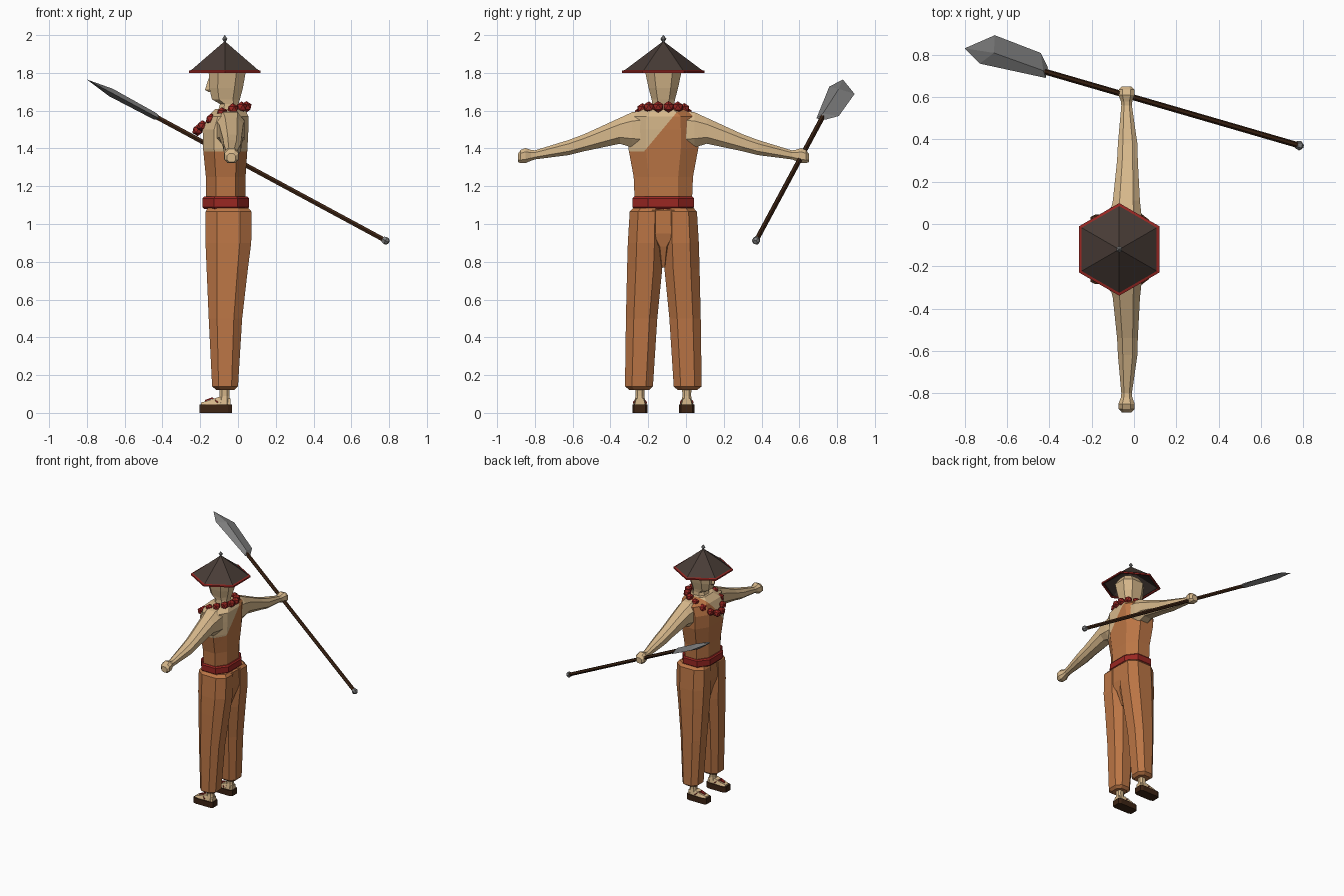
import bpy, bmesh, math
from mathutils import Vector

if "Cube" in bpy.data.objects:
    bpy.data.objects.remove(bpy.data.objects["Cube"])

CY = -0.12  # body's symmetry plane in y; the figure faces -x


def material(name, rgb):
    m = bpy.data.materials.new(name)
    m.diffuse_color = (*rgb, 1)
    m.use_nodes = True
    m.node_tree.nodes["Principled BSDF"].inputs["Base Color"].default_value = m.diffuse_color
    return m


SKIN = material("skin", (0.68, 0.48, 0.26))
CLOTH = material("orange_cloth", (0.50, 0.18, 0.06))
RED = material("red", (0.32, 0.02, 0.016))
HAT = material("dark_hat", (0.065, 0.045, 0.037))
WOOD = material("dark_wood", (0.048, 0.018, 0.007))
STEEL = material("steel", (0.21, 0.21, 0.21))


def finish(name, bm, *mats):
    bmesh.ops.recalc_face_normals(bm, faces=bm.faces)
    me = bpy.data.meshes.new(name)
    bm.to_mesh(me)
    bm.free()
    for m in mats:
        me.materials.append(m)
    ob = bpy.data.objects.new(name, me)
    bpy.context.collection.objects.link(ob)
    return ob


def loft_bm(rings):
    """Skin a list of equal-length point rings and cap both ends."""
    bm = bmesh.new()
    vs = [[bm.verts.new(p) for p in r] for r in rings]
    n = len(vs[0])
    for a, b in zip(vs, vs[1:]):
        for i in range(n):
            j = (i + 1) % n
            bm.faces.new((a[i], a[j], b[j], b[i]))
    bm.faces.new(vs[0])
    bm.faces.new(vs[-1])
    return bm


def octagon(u0, u1, v0, v1, k=0.5):
    """Chamfered rectangle outline."""
    cu, cv, a, b = (u0 + u1) / 2, (v0 + v1) / 2, (u1 - u0) / 2, (v1 - v0) / 2
    return [(cu + a * x, cv + b * y) for x, y in
            ((1, -k), (1, k), (k, 1), (-k, 1), (-1, k), (-1, -k), (-k, -1), (k, -1))]


def upright(sections, k=0.5):
    """Octagonal rings from (z, x0, x1, y0, y1)."""
    return [[(x, y, z) for x, y in octagon(x0, x1, y0, y1, k)] for z, x0, x1, y0, y1 in sections]


def sided(name, rings, mat):
    """Loft a limb part on both sides; y is given as distance from the body plane."""
    for side, s in (("left", -1), ("right", 1)):
        finish(f"{side}_{name}", loft_bm([[(x, CY + s * y, z) for x, y, z in r] for r in rings]), mat)


def box(x0, x1, y0, y1, z0, z1):
    return [[(x0, y0, z), (x1, y0, z), (x1, y1, z), (x0, y1, z)] for z in (z0, z1)]


# Torso with a one-shoulder robe: cut along the hem, then colour either side
torso = loft_bm(upright([(z, x0, x1, CY - h, CY + h) for z, x0, x1, h in (
    (1.08, -0.17, 0.04, 0.150), (1.25, -0.17, 0.04, 0.157), (1.40, -0.185, 0.05, 0.185),
    (1.50, -0.187, 0.055, 0.185), (1.57, -0.160, 0.055, 0.180), (1.61, -0.12, 0.035, 0.10))]))
hem_a, slope, hem_z = Vector((0, -0.05, 1.59)), 1.2, 1.385
for co, no in ((hem_a, (0, -slope, 1)), (Vector((0, 0, hem_z)), (0, 0, 1))):
    bmesh.ops.bisect_plane(torso, geom=torso.verts[:] + torso.edges[:] + torso.faces[:],
                           plane_co=co, plane_no=Vector(no).normalized())
for f in torso.faces:
    c = f.calc_center_median()
    f.material_index = int(c.z > hem_z and c.z - hem_a.z > slope * (c.y - hem_a.y))
finish("torso_robe", torso, CLOTH, SKIN)

# Belt
finish("belt", loft_bm(upright([(z, -0.18 - g, 0.05 + g, CY - 0.155 - g, CY + 0.155 + g)
                                for z, g in ((1.08, 0), (1.09, 0.008), (1.135, 0.008), (1.145, 0))])), RED)

# Trouser legs
sided("trouser_leg", upright([
    (1.085, -0.160, 0.055, 0.000, 0.160), (1.065, -0.172, 0.072, 0.000, 0.178),
    (0.90, -0.172, 0.070, 0.000, 0.188), (0.76, -0.166, 0.052, 0.006, 0.192),
    (0.50, -0.155, 0.022, 0.032, 0.198), (0.14, -0.137, 0.000, 0.055, 0.203),
    (0.122, -0.115, -0.02, 0.075, 0.18)]), CLOTH)
# Hip panels filling the seam between the legs, front and back
finish("trouser_seat", loft_bm(upright([
    (1.075, -0.165, 0.066, CY - 0.10, CY + 0.10), (0.95, -0.168, 0.066, CY - 0.09, CY + 0.09),
    (0.88, -0.15, 0.05, CY - 0.03, CY + 0.03), (0.77, -0.12, 0.01, CY - 0.012, CY + 0.012)], 0.6)), CLOTH)

# Ankles, feet and sandals
sided("ankle", upright([(0.16, -0.098, -0.045, 0.098, 0.150), (0.09, -0.098, -0.045, 0.101, 0.147),
                        (0.045, -0.11, -0.04, 0.093, 0.155)]), SKIN)
foot = [[(x, y, z) for y, z in ((0.124 - w, 0.044), (0.124 + w, 0.044), (0.124 + w * 0.7, h), (0.124 - w * 0.7, h))]
        for x, w, h in ((-0.04, 0.028, 0.075), (-0.10, 0.032, 0.085), (-0.16, 0.036, 0.065), (-0.195, 0.028, 0.055))]
sided("foot", foot, SKIN)
sided("sandal", [[(x, y, z) for x, y in octagon(-0.205, -0.032, 0.084, 0.164, 0.75)] for z in (0, 0.045)], WOOD)
for tag, y in (("inner", 0.093), ("outer", 0.155)):
    strap = [[(x, yy + d, z + h) for d, h in ((-0.006, -0.002), (0.006, -0.002), (0.006, 0.006), (-0.006, 0.006))]
             for x, yy, z in ((-0.105, y, 0.052), (-0.135, (y + 0.248) / 3, 0.077), (-0.175, 0.124, 0.062))]
    sided(f"sandal_strap_{tag}", strap, RED)

# Arms and hands: octagonal rings along y from (distance, x0, x1, z0, z1)
sided("arm", [[(x, d, z) for x, z in octagon(x0, x1, z0, z1)] for d, x0, x1, z0, z1 in (
    (0.10, -0.12, 0.035, 1.40, 1.60), (0.165, -0.115, 0.035, 1.405, 1.592),
    (0.23, -0.10, 0.028, 1.425, 1.562), (0.42, -0.080, 0.018, 1.385, 1.475),
    (0.50, -0.076, 0.016, 1.365, 1.445), (0.68, -0.060, -0.010, 1.342, 1.390),
    (0.70, -0.062, -0.008, 1.335, 1.392), (0.73, -0.074, 0.003, 1.322, 1.402),
    (0.755, -0.072, 0.002, 1.322, 1.392), (0.77, -0.058, -0.012, 1.328, 1.372))], SKIN)

# Neck, head and nose
finish("head", loft_bm(upright([(z, x0, x1, CY - h, CY + h) for z, x0, x1, h in (
    (1.57, -0.115, 0.010, 0.062), (1.635, -0.095, 0.002, 0.058), (1.66, -0.138, 0.010, 0.062),
    (1.72, -0.152, 0.026, 0.078), (1.80, -0.155, 0.040, 0.095), (1.85, -0.12, 0.01, 0.06))])), SKIN)
finish("nose", loft_bm([[(-0.145, CY - w, z), (x, CY, z), (-0.145, CY + w, z)] for z, x, w in (
    (1.70, -0.158, 0.016), (1.71, -0.175, 0.018), (1.77, -0.156, 0.008))]), SKIN)

# Hat: hollow six-sided cone, red rim, steel finial


def hexagon(r, z):
    return [(-0.07 + r * math.sin(i * math.pi / 3), CY + r * math.cos(i * math.pi / 3), z) for i in range(6)]


finish("hat", loft_bm([hexagon(r, z) for r, z in (
    (0.004, 1.925), (0.195, 1.806), (0.21, 1.811), (0.004, 1.965))]), HAT)
rim = bmesh.new()
loop = [[rim.verts.new(p) for p in hexagon(r, z)] for r, z in
        ((0.205, 1.80), (0.219, 1.80), (0.219, 1.811), (0.205, 1.815))]
for a, b in zip(loop, loop[1:] + loop[:1]):
    for i in range(6):
        rim.faces.new((a[i], a[i - 1], b[i - 1], b[i]))
finish("hat_rim", rim, RED)
finish("hat_finial", loft_bm([hexagon(r, z) for r, z in (
    (0.012, 1.95), (0.006, 1.965), (0.016, 1.98), (0.001, 2.0))]), STEEL)

# Bead necklace, hanging lower at the chest
beads = bmesh.new()
for i in range(14):
    a = 2 * math.pi * (i + 0.5) / 14
    x, y = -0.085 + 0.132 * math.cos(a), CY + 0.123 * math.sin(a)
    z = 1.62 - 0.13 * ((0.05 - x) / 0.27) ** 2
    new = bmesh.ops.create_icosphere(beads, subdivisions=1, radius=0.031)["verts"]
    bmesh.ops.translate(beads, verts=new, vec=(x, y, z))
finish("bead_necklace", beads, RED)

# Polearm: shaft, butt cap and flat asymmetric blade
BUTT, NECK = Vector((0.785, 0.37, 0.91)), Vector((-0.42, 0.72, 1.56))
AXIS = (NECK - BUTT).normalized()
WIDE = (Vector((0, 1, 0)) - AXIS * AXIS.y).normalized()
THIN = AXIS.cross(WIDE)


def pole(name, sections, sides, mat):
    finish(name, loft_bm([[BUTT + AXIS * t + (WIDE * math.cos(a) + THIN * math.sin(a)) * r
                           for a in (2 * math.pi * i / sides for i in range(sides))] for t, r in sections]), mat)


pole("spear_shaft", ((0, 0.014), (1.43, 0.014)), 6, WOOD)
pole("spear_butt", ((-0.014, 0.012), (0.0, 0.023), (0.02, 0.018)), 6, STEEL)

blade = bmesh.new()
edge = [blade.verts.new(NECK + AXIS * t + WIDE * s) for t, s in (
    (-0.01, -0.028), (-0.01, 0.022), (0.045, 0.08), (0.305, 0.10), (0.446, 0.0), (0.35, -0.05))]
for s in (-1, 1):
    low = blade.verts.new(NECK + AXIS * 0.02 + THIN * 0.018 * s)
    high = blade.verts.new(NECK + AXIS * 0.30 + WIDE * 0.015 + THIN * 0.022 * s)
    for ring in ((0, 1, low), (1, 2, low), (2, 3, high, low), (3, 4, high), (4, 5, high), (5, 0, low, high)):
        blade.faces.new([edge[v] if isinstance(v, int) else v for v in ring])
finish("spear_blade", blade, STEEL)
